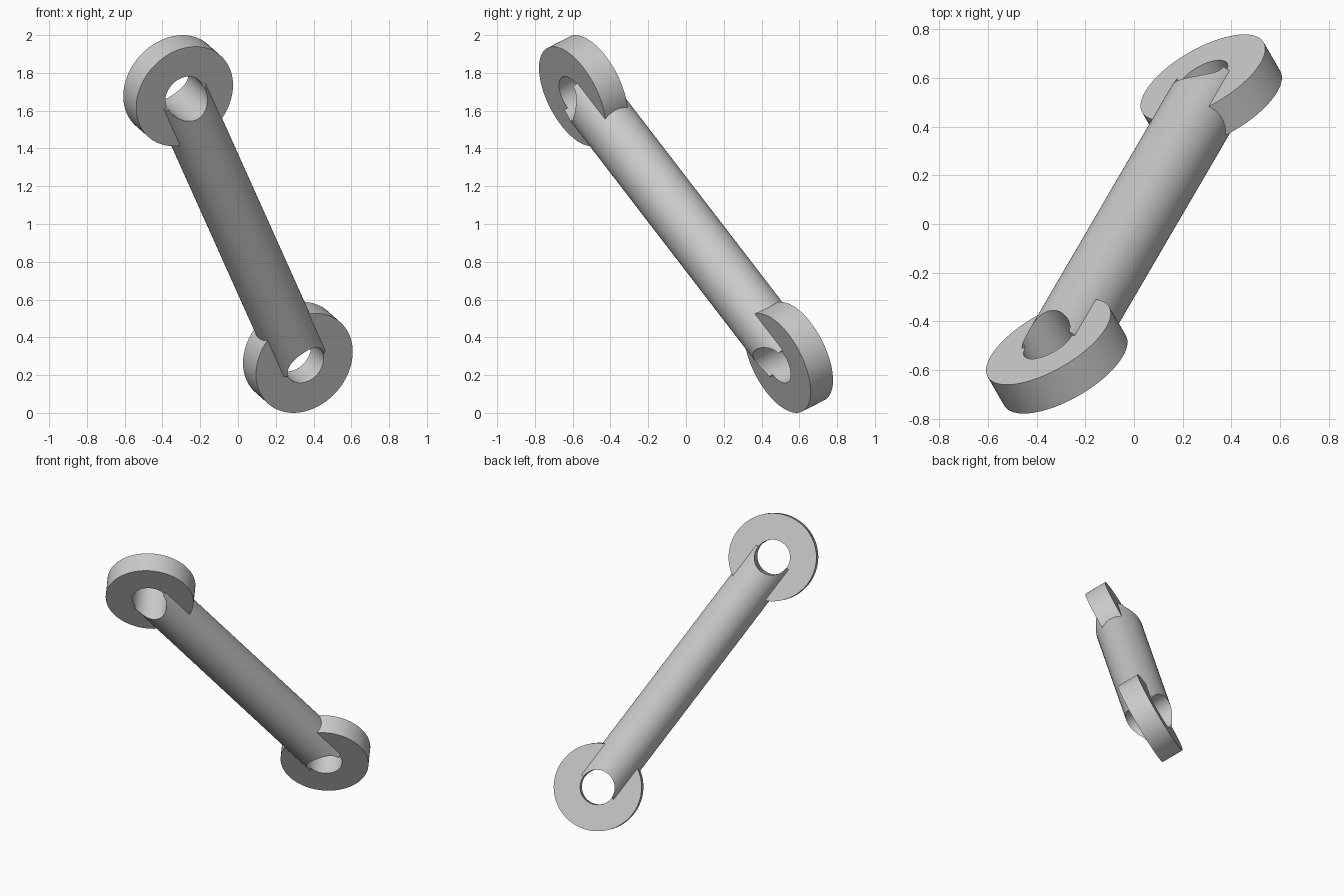
import bpy
from mathutils import Matrix, Vector

if "Cube" in bpy.data.objects:
    bpy.data.objects.remove(bpy.data.objects["Cube"])

# Proportions: ring centres, ring axis and radii
TOP = Vector((-0.317, -0.543, 1.706))
BOTTOM = Vector((0.317, 0.543, 0.294))
RING_AXIS = Vector((-0.4575, 0.792, 0.405)).normalized()
RING_RADIUS, RING_THICKNESS = 0.288, 0.15
BAR_RADIUS, HOLE_RADIUS = 0.1525, 0.115

grey = bpy.data.materials.new("plain grey")
grey.use_nodes = True
colour = (0.6, 0.6, 0.6, 1)
grey.diffuse_color = colour
grey.node_tree.nodes["Principled BSDF"].inputs["Base Color"].default_value = colour


def cylinder(name, centre, axis, radius, depth):
    """Capped cylinder centred on a point and aligned to an axis."""
    bpy.ops.mesh.primitive_cylinder_add(vertices=96, radius=radius, depth=depth)
    obj = bpy.context.object
    obj.name = name
    turn = Vector((0, 0, 1)).rotation_difference(axis).to_matrix().to_4x4()
    obj.matrix_world = Matrix.Translation(centre) @ turn
    obj.data.materials.append(grey)
    return obj


def combine(target, tool, operation):
    """Apply a boolean and discard the tool."""
    tool.hide_render = True
    bpy.context.view_layer.objects.active = target
    mod = target.modifiers.new(operation, 'BOOLEAN')
    mod.operation, mod.object, mod.solver = operation, tool, 'EXACT'
    bpy.ops.object.modifier_apply(modifier=mod.name)
    bpy.data.objects.remove(tool)


# Round bar running from ring centre to ring centre
span = BOTTOM - TOP
arm = cylinder("link_arm", (TOP + BOTTOM) / 2, span.normalized(), BAR_RADIUS, span.length)

# End rings fused on, then bored through together with the bar ends
for centre in (TOP, BOTTOM):
    combine(arm, cylinder("end_ring", centre, RING_AXIS, RING_RADIUS, RING_THICKNESS), 'UNION')
for centre in (TOP, BOTTOM):
    combine(arm, cylinder("hole_cutter", centre, RING_AXIS, HOLE_RADIUS, 1), 'DIFFERENCE')

# Smooth round walls with crisp rims
bpy.ops.object.select_all(action='DESELECT')
arm.select_set(True)
bpy.context.view_layer.objects.active = arm
bpy.ops.object.shade_smooth_by_angle(angle=0.5)
